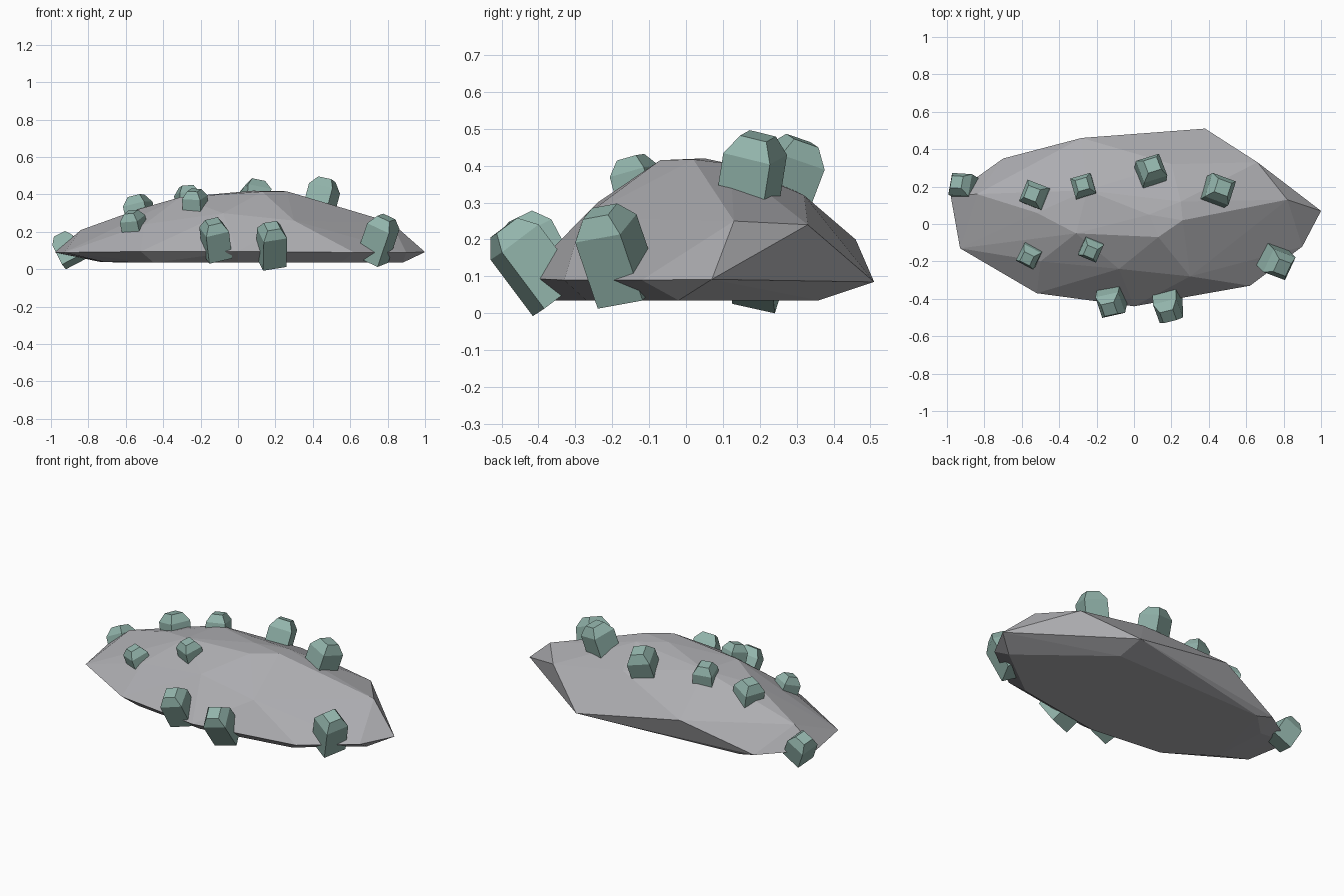
import bpy, bmesh, math
from mathutils import Vector, Matrix

if "Cube" in bpy.data.objects:
    bpy.data.objects.remove(bpy.data.objects["Cube"])


def material(name, colour):
    m = bpy.data.materials.new(name)
    m.diffuse_color = (*colour, 1)
    m.use_nodes = True
    m.node_tree.nodes["Principled BSDF"].inputs["Base Color"].default_value = m.diffuse_color
    return m


stone = material("stone_grey", (0.42, 0.42, 0.44))
mint = material("pale_green", (0.29, 0.46, 0.41))


def add_object(name, bm, mat):
    bmesh.ops.recalc_face_normals(bm, faces=bm.faces)
    mesh = bpy.data.meshes.new(name)
    bm.to_mesh(mesh)
    bm.free()
    mesh.materials.append(mat)
    ob = bpy.data.objects.new(name, mesh)
    bpy.context.collection.objects.link(ob)
    return ob


def hull(name, points, mat):
    bm = bmesh.new()
    for p in points:
        bm.verts.new(p)
    out = bmesh.ops.convex_hull(bm, input=bm.verts)
    loose = [v for v in bm.verts if not v.link_faces]
    bmesh.ops.delete(bm, geom=loose, context='VERTS')
    return add_object(name, bm, mat)


# Low faceted boulder: outer rim, flat underside and crest
rim = [(-.98, .15, .09), (-.93, -.13, .09), (-.52, -.37, .095), (0, -.44, .095),
       (.62, -.33, .09), (.9, -.12, .09), (1, .07, .092), (.66, .33, .24),
       (.38, .51, .085), (-.28, .46, .2), (-.7, .35, .06)]
base = [(-.74, .2, .04), (-.72, -.14, .04), (-.45, -.31, .035), (0, -.36, .035),
        (.55, -.27, .035), (.88, -.02, .035), (.4, .36, .035), (-.6, .34, .035)]
crest = [(-.84, .16, .21), (-.52, .06, .325), (-.31, -.05, .385), (.13, -.07, .415),
         (.26, .02, .417), (.08, .05, .42), (.25, .12, .405), (-.25, .18, .39),
         (.82, .13, .25), (.68, .11, .29), (-.08, -.24, .3), (.3, -.28, .26),
         (-.5, -.2, .24), (.2, .32, .32)]
hull("boulder", rim + base + crest, stone)


# Stubby square growth with a bevelled cap, leaning along an axis
def growth(i, centre, axis, spin, half, down, up):
    cap = half * 0.56
    levels = [(-down, half), (up - half * 0.75, half), (up, cap)]
    turn = Vector(axis).to_track_quat('Z', 'Y').to_matrix().to_4x4()
    place = Matrix.Translation(centre) @ turn @ Matrix.Rotation(math.radians(spin), 4, 'Z')
    points = [place @ Vector((sx * r, sy * r, z))
              for z, r in levels for sx in (-1, 1) for sy in (-1, 1)]
    hull(f"growth_{i}", points, mint)


growths = [
    ((-.91, .20, .105), (-.4, .25, .8), 25, .06, .075, .09),
    ((-.53, .155, .32), (-.2, .1, .95), 5, .062, .08, .075),
    ((-.27, .20, .37), (-.08, .15, .97), -12, .056, .08, .075),
    ((.09, .28, .375), (.08, .35, .92), 32, .066, .09, .1),
    ((.45, .18, .385), (.25, .15, .94), 40, .068, .09, .1),
    ((-.56, -.17, .25), (-.2, -.25, .9), 12, .052, .07, .06),
    ((-.23, -.135, .365), (-.05, -.25, .95), -12, .052, .07, .06),
    ((-.12, -.40, .15), (-.1, -.45, .85), 28, .064, .09, .12),
    ((.18, -.41, .12), (.02, -.6, .8), 15, .065, .1, .14),
    ((.75, -.19, .15), (.3, -.3, .88), 22, .068, .11, .14),
]
for i, g in enumerate(growths, 1):
    growth(i, *g)
